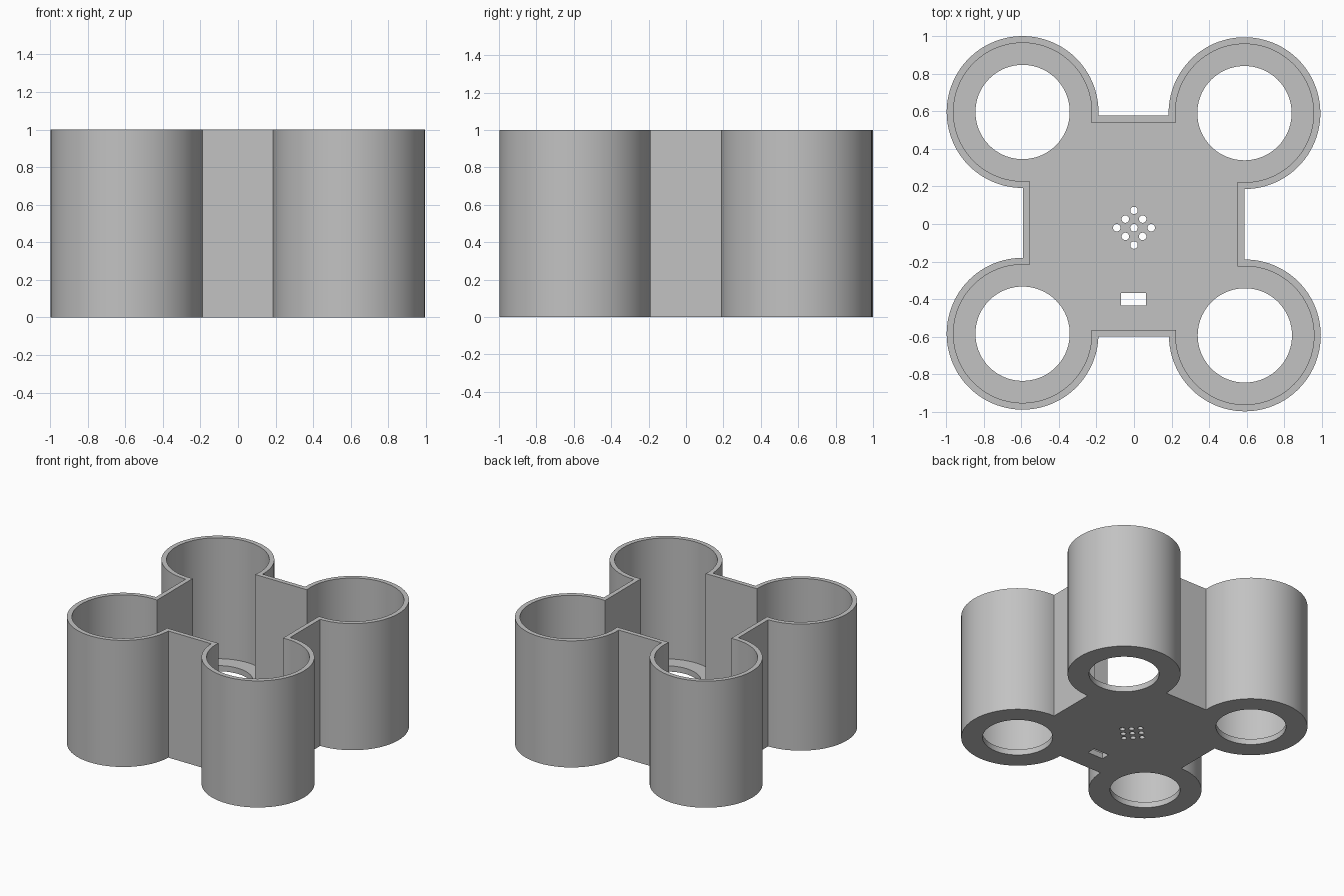
import bpy, bmesh, math

cube = bpy.data.objects.get("Cube")
if cube:
    bpy.data.objects.remove(cube, do_unlink=True)

HEIGHT, FLOOR = 1.0, 0.045
WALL = 0.036
POD_R, HOLE_R = 0.404, 0.251

# Pod centres counterclockwise from the back left (+x, +y)
PODS = [(0.588, 0.590), (-0.593, 0.596), (-0.593, -0.584), (0.590, -0.593)]
# Outer body wall positions
RIGHT, BACK, LEFT, FRONT = 0.588, 0.577, -0.592, -0.600


def circle(cx, cy, r, n):
    return [(cx + r * math.cos(2 * math.pi * i / n),
             cy + r * math.sin(2 * math.pi * i / n)) for i in range(n)]


def outline(inset, n=72):
    """Union of four pods and the square body, moved inwards by inset."""
    r = POD_R - inset
    pts = []
    for cx, cy in PODS:
        sx, sy = math.copysign(1, cx), math.copysign(1, cy)
        dx = (RIGHT if sx > 0 else LEFT) - sx * inset - cx
        dy = (BACK if sy > 0 else FRONT) - sy * inset - cy
        side = math.atan2(-sy * math.sqrt(r * r - dx * dx), dx)
        end = math.atan2(dy, -sx * math.sqrt(r * r - dy * dy))
        a, b = (side, end) if sx * sy > 0 else (end, side)
        sweep = (b - a) % (2 * math.pi)
        pts += [(cx + r * math.cos(a + sweep * i / n),
                 cy + r * math.sin(a + sweep * i / n)) for i in range(n + 1)]
    return pts


bm = bmesh.new()


def ring(pts, z):
    verts = [bm.verts.new((x, y, z)) for x, y in pts]
    return verts, [bm.edges.new((v, verts[i - 1])) for i, v in enumerate(verts)]


def bridge(low, high):
    for i in range(len(low[0])):
        bm.faces.new((low[0][i - 1], low[0][i], high[0][i], high[0][i - 1]))


def fill(*rings):
    bmesh.ops.triangle_fill(bm, use_beauty=True, use_dissolve=False,
                            edges=[e for r in rings for e in r[1]])


# Floor openings: pod holes, diamond of vent holes, and a slot
openings = [circle(x, y, HOLE_R, 72) for x, y in PODS]
STEP = 0.046
for i in (-1, 0, 1):
    for j in (-1, 0, 1):
        openings.append(circle((i + j) * STEP, -0.02 + (i - j) * STEP, 0.02, 20))
openings.append([(-0.07, -0.435), (0.065, -0.435), (0.065, -0.367), (-0.07, -0.367)])

# Shell: outer wall, inner wall, rim, floor and underside
outer, inner = outline(0), outline(WALL)
outer_low, outer_top = ring(outer, 0), ring(outer, HEIGHT)
inner_low, inner_top = ring(inner, FLOOR), ring(inner, HEIGHT)
holes_low = [ring(p, 0) for p in openings]
holes_top = [ring(p, FLOOR) for p in openings]
fill(outer_low, *holes_low)
fill(inner_low, *holes_top)
bridge(outer_low, outer_top)
bridge(inner_low, inner_top)
for low, high in zip(holes_low, holes_top):
    bridge(low, high)
for i in range(len(inner)):
    bm.faces.new((outer_top[0][i - 1], outer_top[0][i],
                  inner_top[0][i], inner_top[0][i - 1]))
bmesh.ops.recalc_face_normals(bm, faces=bm.faces)

mesh = bpy.data.meshes.new("four_pod_housing")
bm.to_mesh(mesh)
bm.free()
housing = bpy.data.objects.new("four_pod_housing", mesh)
bpy.context.collection.objects.link(housing)

# Single grey material
grey = bpy.data.materials.new("grey_plastic")
grey.use_nodes = True
COLOUR = (0.54, 0.54, 0.54, 1)
grey.diffuse_color = COLOUR
grey.node_tree.nodes["Principled BSDF"].inputs["Base Color"].default_value = COLOUR
mesh.materials.append(grey)

bpy.ops.object.select_all(action="DESELECT")
housing.select_set(True)
bpy.context.view_layer.objects.active = housing
bpy.ops.object.shade_smooth_by_angle(angle=math.radians(30))
